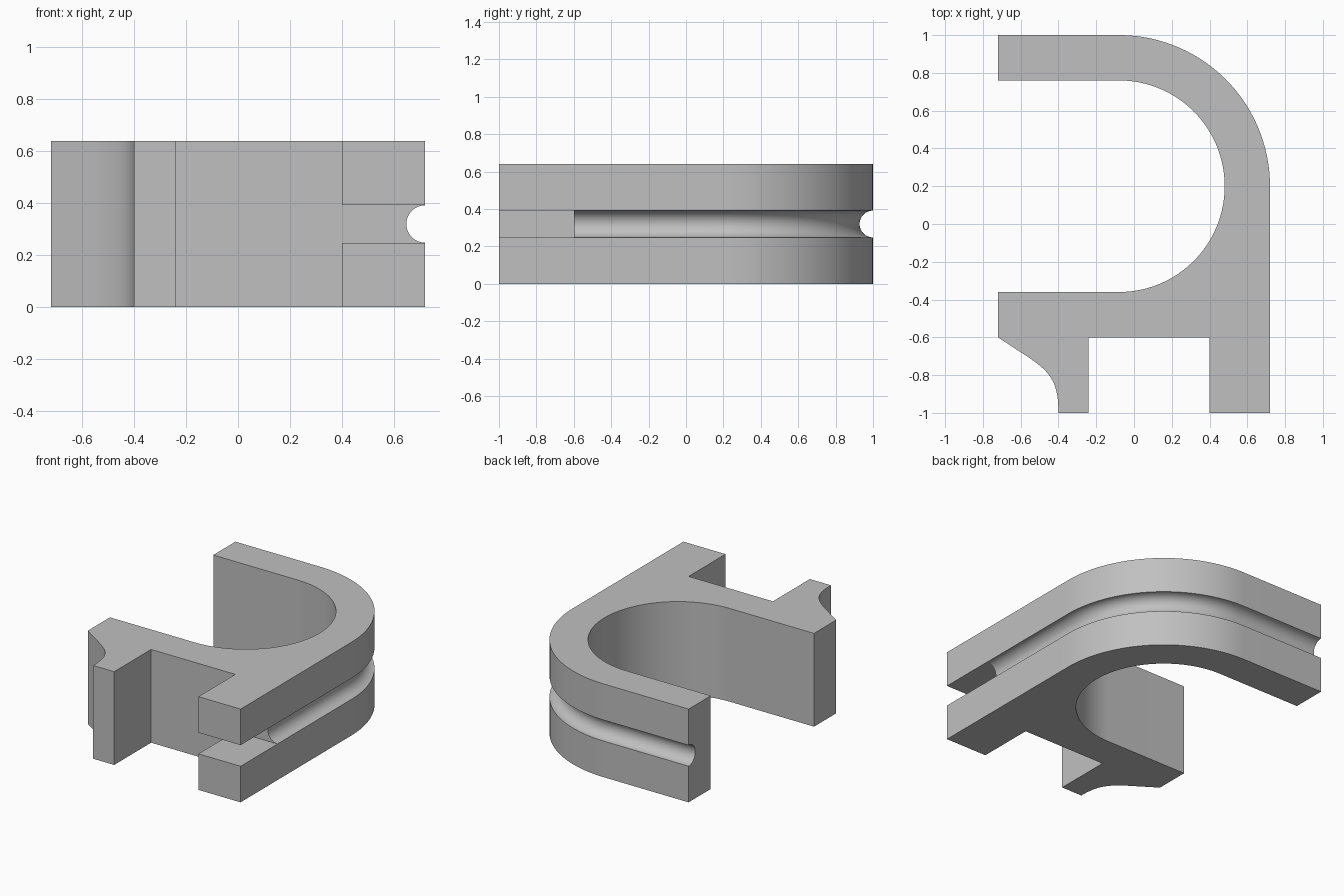
import bpy, bmesh, math
from mathutils import Vector
from mathutils.geometry import interpolate_bezier

if "Cube" in bpy.data.objects:
    bpy.data.objects.remove(bpy.data.objects["Cube"])

HEIGHT, MID, GROOVE = 0.64, 0.32, 0.072
CENTRE = Vector((-0.08, 0.2))
STEPS = 48

grey = bpy.data.materials.new("plain grey")
grey.use_nodes = True
colour = (0.53, 0.53, 0.53, 1)
grey.diffuse_color = colour
grey.node_tree.nodes["Principled BSDF"].inputs["Base Color"].default_value = colour


def arc(radius, start, end, steps):
    """Points on a circle about the bend centre, angles in degrees."""
    angles = [math.radians(start + (end - start) * i / steps) for i in range(steps + 1)]
    return [CENTRE + radius * Vector((math.cos(a), math.sin(a))) for a in angles]


def finish(bm, name):
    bmesh.ops.recalc_face_normals(bm, faces=bm.faces)
    mesh = bpy.data.meshes.new(name)
    bm.to_mesh(mesh)
    bm.free()
    obj = bpy.data.objects.new(name, mesh)
    bpy.context.collection.objects.link(obj)
    mesh.materials.append(grey)
    return obj


def extrude_outline(name, outline, low, high):
    bm = bmesh.new()
    face = bm.faces.new([bm.verts.new((p[0], p[1], low)) for p in outline])
    top = bmesh.ops.extrude_face_region(bm, geom=[face])["geom"]
    verts = [v for v in top if isinstance(v, bmesh.types.BMVert)]
    bmesh.ops.translate(bm, verts=verts, vec=(0, 0, high - low))
    return finish(bm, name)


def cut(target, cutter):
    cutter.hide_render = True
    cutter.hide_set(True)
    mod = target.modifiers.new(cutter.name, "BOOLEAN")
    mod.operation, mod.solver, mod.object = "DIFFERENCE", "EXACT", cutter


# Hook-shaped body with a curved foot and a square foot
foot_curve = interpolate_bezier(Vector((-0.56, -0.705)), Vector((-0.44, -0.785)),
                                Vector((-0.40, -0.84)), Vector((-0.40, -1)), 20)
outline = [(-0.72, 1), (-0.72, 0.76)]
outline += arc(0.56, 90, -90, STEPS * 2)
outline += [(-0.72, -0.36), (-0.72, -0.6)] + [p[:2] for p in foot_curve]
outline += [(-0.24, -1), (-0.24, -0.6), (0.4, -0.6), (0.4, -1), (0.72, -1)]
outline += arc(0.8, 0, 90, STEPS)
body = extrude_outline("hook_body", outline, 0, HEIGHT)

# Slot through the square foot
slot_half = GROOVE + 0.0005
slot = extrude_outline("slot_cutter", [(0.3, -1.1), (0.8, -1.1), (0.8, -0.6), (0.3, -0.6)],
                       MID - slot_half, MID + slot_half)
cut(body, slot)

# Round-bottomed groove swept along the outer edge
profile = [(-GROOVE * math.sin(a), GROOVE * math.cos(a))
           for a in (math.pi * i / 24 for i in range(25))]
profile += [(0.05, -GROOVE), (0.05, GROOVE)]
east, north = Vector((1, 0)), Vector((0, 1))
bend = arc(0.8, 0, 90, STEPS)
path = [(Vector((0.72, -0.65)), east)]
path += [(p, (p - CENTRE).normalized()) for p in bend]
path += [(Vector((-0.8, 1)), north)]
bm = bmesh.new()
rings = []
for point, normal in path:
    spots = [(point + normal * out, MID + up) for out, up in profile]
    rings.append([bm.verts.new((p.x, p.y, z)) for p, z in spots])
for a, b in zip(rings, rings[1:]):
    for i in range(len(a)):
        bm.faces.new((a[i - 1], a[i], b[i], b[i - 1]))
bm.faces.new(rings[0])
bm.faces.new(rings[-1])
cut(body, finish(bm, "groove_cutter"))

# Apply the cuts, drop the cutters and smooth the round faces
bpy.ops.object.select_all(action="DESELECT")
body.select_set(True)
bpy.context.view_layer.objects.active = body
for mod in list(body.modifiers):
    cutter = mod.object
    bpy.ops.object.modifier_apply(modifier=mod.name)
    bpy.data.objects.remove(cutter)
bpy.ops.object.shade_smooth_by_angle(angle=math.radians(25))
